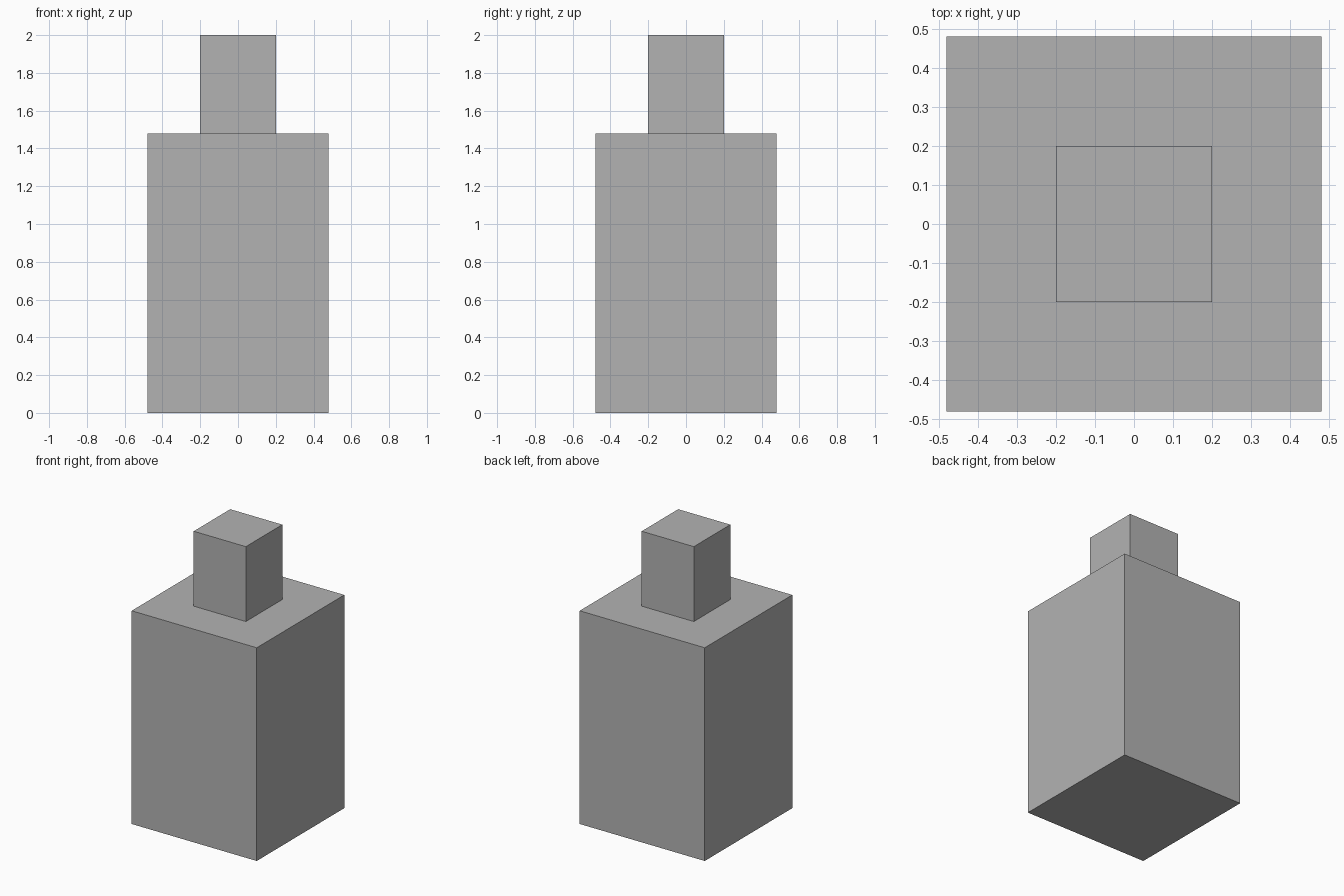
import bpy

# Remove the default cube
default = bpy.data.objects.get("Cube")
if default:
    bpy.data.objects.remove(default, do_unlink=True)

# Single plain grey material
grey = bpy.data.materials.new("plain_grey")
grey.use_nodes = True
colour = (0.45, 0.45, 0.45, 1.0)
grey.diffuse_color = colour
grey.node_tree.nodes["Principled BSDF"].inputs["Base Color"].default_value = colour


def add_block(name, width, bottom, top):
    """Square upright block centred on the z axis."""
    bpy.ops.mesh.primitive_cube_add(size=1, location=(0, 0, (bottom + top) / 2))
    block = bpy.context.object
    block.name = block.data.name = name
    block.scale = (width, width, top - bottom)
    bpy.ops.object.transform_apply(location=False, rotation=False, scale=True)
    block.data.materials.append(grey)
    return block


BODY_TOP = 1.48

# Wide lower body
add_block("body", 0.96, 0, BODY_TOP)

# Narrow block standing on the body
add_block("neck", 0.4, BODY_TOP, 2)
